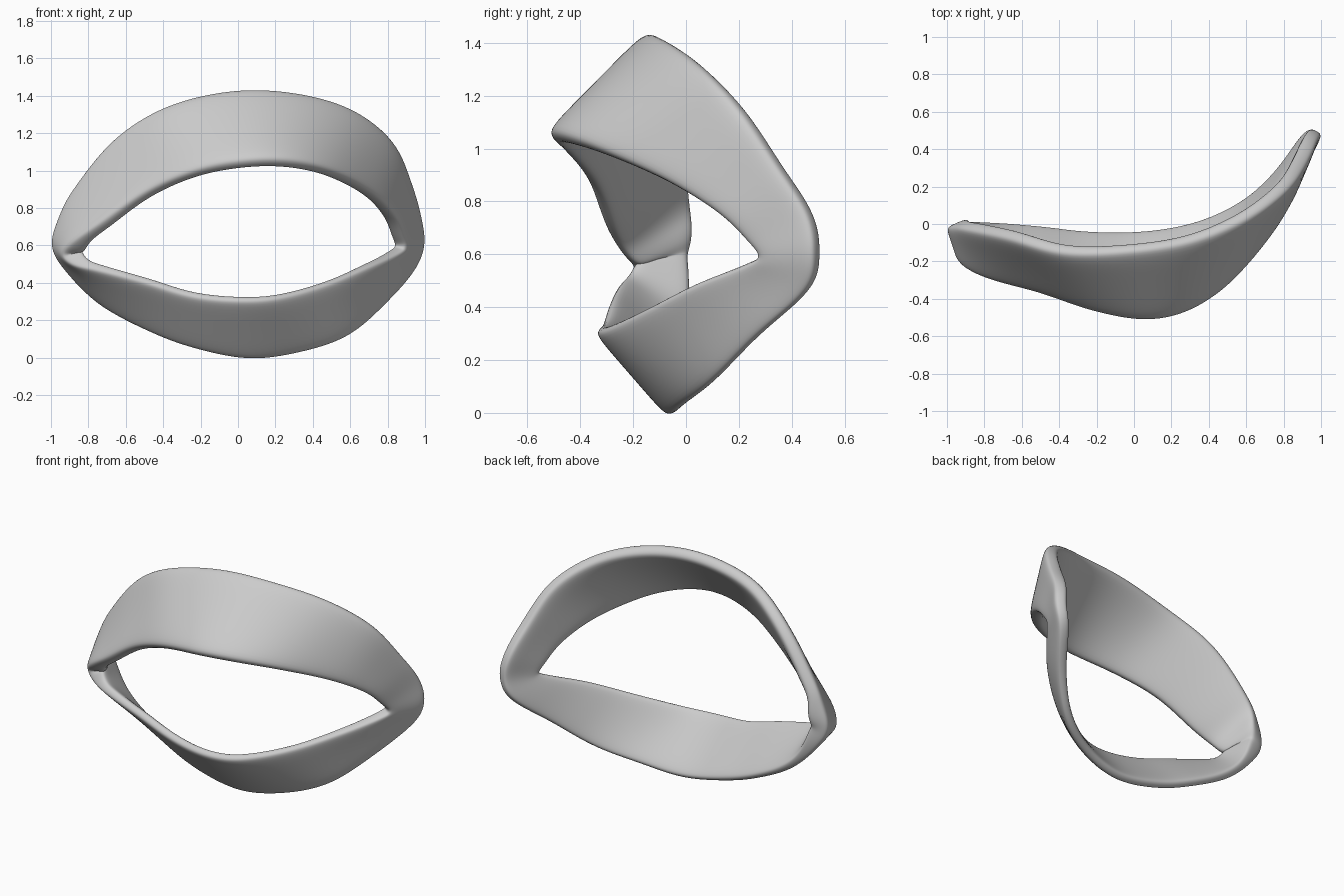
import bpy, bmesh
from mathutils import Vector

if "Cube" in bpy.data.objects:
    bpy.data.objects.remove(bpy.data.objects["Cube"])

# Stations round the eye opening: lid margin xyz, then outer edge xyz (front surface)
upper = [
    (-.945, -.20, .55, -1.005, -.02, .60),
    (-.89, -.255, .625, -.97, -.025, .75),
    (-.74, -.315, .73, -.885, -.045, .91),
    (-.50, -.38, .90, -.67, -.095, 1.17),
    (-.22, -.475, 1.02, -.38, -.175, 1.35),
    (.06, -.52, 1.075, -.02, -.165, 1.435),
    (.30, -.47, 1.07, .32, -.11, 1.42),
    (.52, -.325, 1.01, .62, .015, 1.33),
    (.73, -.08, .89, .84, .18, 1.155),
    (.85, .12, .76, .94, .335, .93),
    (.89, .23, .65, .99, .45, .75),
]
lower = [
    (.90, .27, .59, 1.005, .475, .60),
    (.86, .22, .55, .95, .445, .46),
    (.70, .03, .475, .80, .25, .29),
    (.48, -.15, .38, .60, .08, .12),
    (.22, -.295, .305, .35, -.03, .03),
    (.00, -.34, .29, .06, -.08, -.01),
    (-.25, -.32, .315, -.25, -.08, .05),
    (-.50, -.295, .39, -.50, -.05, .145),
    (-.75, -.26, .455, -.75, -.025, .28),
    (-.89, -.215, .49, -.93, -.01, .46),
]
stations = [(Vector(s[:3]), Vector(s[3:])) for s in upper + lower]
n, STEPS = len(stations), 3


def spline(p0, p1, p2, p3, t):
    """Catmull-Rom interpolation."""
    return 0.5 * (2 * p1 + (p2 - p0) * t + (2 * p0 - 5 * p1 + 4 * p2 - p3) * t * t
                  + (3 * p1 - p0 - 3 * p2 + p3) * t ** 3)


# Smooth closed rails for margin and outer edge
rails = []
for i in range(n):
    for k in range(STEPS):
        rails.append([spline(*(stations[(i + d) % n][j] for d in (-1, 0, 1, 2)), k / STEPS)
                      for j in (0, 1)])
m = len(rails)

# Cross-section: (fraction across lid, fraction through thickness)
section = [(.04, 0), (.35, 0), (.65, 0), (.96, 0), (1.03, .2), (1.03, .8),
           (.96, 1), (.65, 1), (.35, 1), (.04, 1), (-.03, .8), (-.03, .2)]

# Eyelid band: sweep the section round the rails, thicker at the inner corner
bm = bmesh.new()
rings = []
for i, (a, b) in enumerate(rails):
    prev, nxt = rails[i - 2], rails[(i + 2) % m]
    tangent = (nxt[0] + nxt[1]) - (prev[0] + prev[1])
    width = b - a
    inward = -tangent.cross(width).normalized()
    z = (a.z + b.z) / 2
    thick = .06 + .03 * min(1, max(0, (z - .3) / .5))
    thick += .04 * min(1, max(0, (-a.x - .83) / .08))
    rings.append([bm.verts.new(a + width * u + inward * thick * v) for u, v in section])
c = len(section)
for i in range(m):
    r, q = rings[i], rings[(i + 1) % m]
    for j in range(c):
        bm.faces.new((r[j], r[(j + 1) % c], q[(j + 1) % c], q[j]))
bmesh.ops.recalc_face_normals(bm, faces=bm.faces)
mesh = bpy.data.meshes.new("eyelids")
bm.to_mesh(mesh)
bm.free()
mesh.polygons.foreach_set("use_smooth", [True] * len(mesh.polygons))
lids = bpy.data.objects.new("eyelids", mesh)
bpy.context.collection.objects.link(lids)
sub = lids.modifiers.new("smooth", 'SUBSURF')
sub.levels = sub.render_levels = 2
